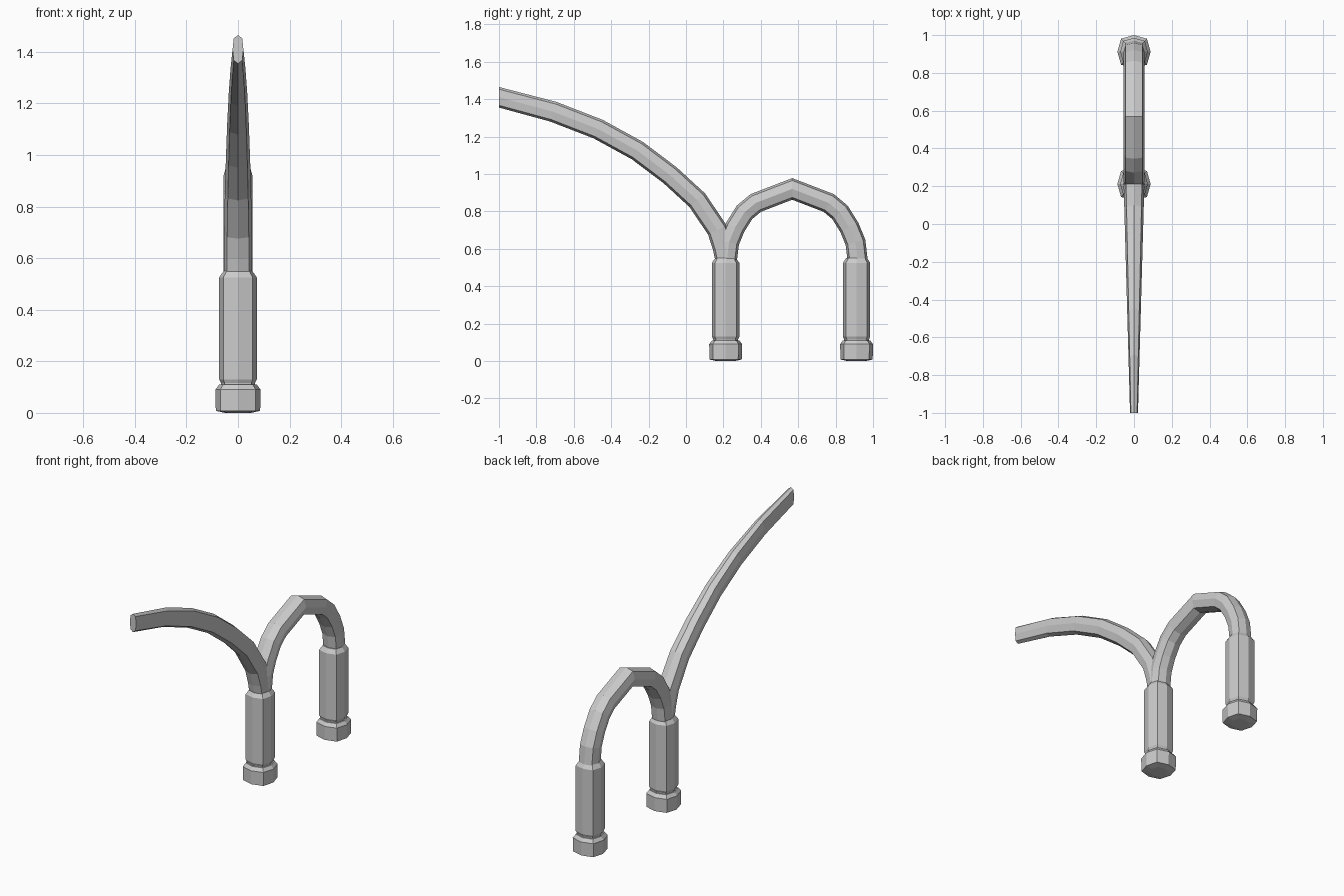
import bpy, bmesh
from mathutils import Vector

if "Cube" in bpy.data.objects:
    bpy.data.objects.remove(bpy.data.objects["Cube"])

# Eight-sided section: a square with its corners cut and its sides slightly peaked
K = 0.78
SECTION = [(1, 0), (K, K), (0, 1), (-K, K), (-1, 0), (-K, -K), (0, -1), (K, -K)]


def loft(name, rings):
    bm = bmesh.new()
    loops = [[bm.verts.new(p) for p in ring] for ring in rings]
    n = len(SECTION)
    for a, b in zip(loops, loops[1:]):
        for i in range(n):
            j = (i + 1) % n
            bm.faces.new((a[i], a[j], b[j], b[i]))
    bm.faces.new(loops[0][::-1])
    bm.faces.new(loops[-1])
    bmesh.ops.recalc_face_normals(bm, faces=bm.faces[:])
    mesh = bpy.data.meshes.new(name)
    bm.to_mesh(mesh)
    bm.free()
    ob = bpy.data.objects.new(name, mesh)
    bpy.context.collection.objects.link(ob)
    return ob


def turned(name, y, profile):
    return loft(name, [[Vector((r * u, y + r * v, z)) for u, v in SECTION]
                       for r, z in profile])


def tube(name, path, half_width, half_thick, end_normal):
    pts = [Vector((0, y, z)) for y, z in path]
    rings = []
    for i, p in enumerate(pts):
        if i == 0:
            normal, t = Vector((0, 1, 0)), half_thick
        elif i == len(pts) - 1:
            normal, t = Vector(end_normal), half_thick
        else:
            d0 = (p - pts[i - 1]).normalized()
            d1 = (pts[i + 1] - p).normalized()
            tan = (d0 + d1).normalized()
            normal = Vector((0, tan.z, -tan.y))
            t = half_thick / tan.dot(d0)
        w = half_width(p.y)
        rings.append([p + Vector((w * u, 0, 0)) + normal * (t * v) for u, v in SECTION])
    return loft(name, rings)


# Two posts, each with a foot collar
FRONT, BACK = 0.212, 0.912
for label, y in (("front", FRONT), ("back", BACK)):
    turned(label + "_post", y, [(0.066, 0.09), (0.066, 0.115), (0.073, 0.13),
                                (0.073, 0.525), (0.056, 0.55)])
    turned(label + "_foot_collar", y, [(0.05, 0.0), (0.086, 0.008),
                                       (0.088, 0.09), (0.073, 0.11)])

# Arch joining the posts
half = [(0.35, 0.535), (0.338, 0.635), (0.305, 0.715), (0.255, 0.795), (0.195, 0.845)]
mid = (FRONT + BACK) / 2 + 0.006
arch = [(mid - dy, z) for dy, z in half] + [(mid, 0.92)]
arch += [(mid + dy, z) for dy, z in reversed(half)]
tube("arch", arch, lambda y: 0.056, 0.054, (0, -1, 0))

# Long forward branch, narrowing towards its tip
branch = [(FRONT, 0.535), (0.197, 0.61), (0.168, 0.70), (0.06, 0.86), (-0.085, 0.993),
          (-0.26, 1.125), (-0.47, 1.24), (-0.71, 1.333), (-1.0, 1.41)]
tube("branch", branch, lambda y: 0.021 + 0.034 * (y + 1) / 1.21, 0.055, (0, 0, 1))
